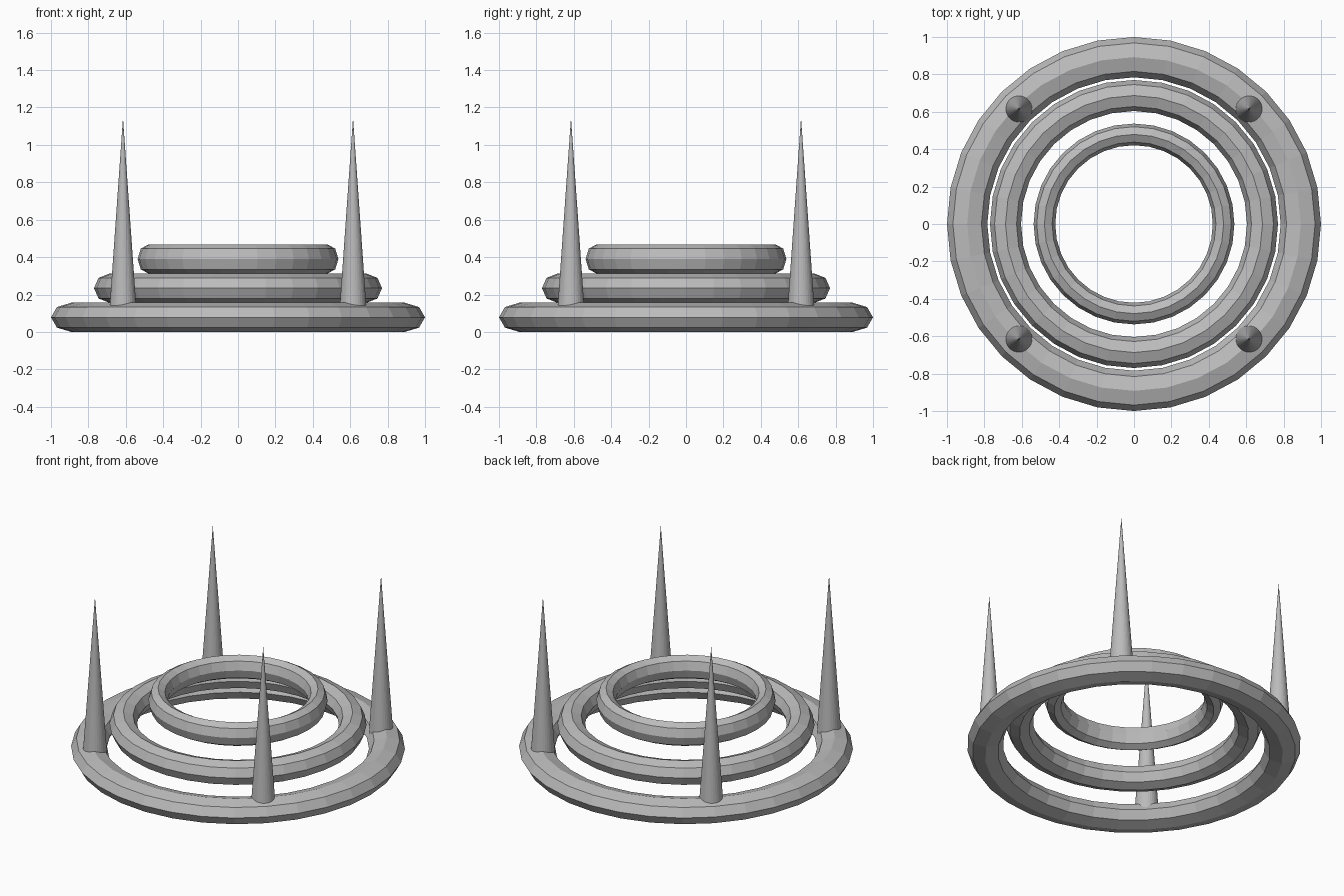
import bpy
import math

cube = bpy.data.objects.get("Cube")
if cube:
    bpy.data.objects.remove(cube, do_unlink=True)

# Plain grey finish shared by every part
grey = bpy.data.materials.new("plain_grey")
grey.use_nodes = True
COLOUR = (0.5, 0.5, 0.5, 1)
grey.diffuse_color = COLOUR
grey.node_tree.nodes["Principled BSDF"].inputs["Base Color"].default_value = COLOUR

HALF_HEIGHT = 0.078
THICKNESS = 0.1208  # half width of a ring relative to its radius


def finish(name):
    obj = bpy.context.object
    obj.name = name
    obj.data.materials.append(grey)
    bpy.ops.object.transform_apply(location=False, rotation=False, scale=True)
    return obj


# Three stacked octagonal-section rings, shrinking upward
for level, (name, radius) in enumerate(
        [("lower_ring", 0.892), ("middle_ring", 0.687), ("upper_ring", 0.479)]):
    bpy.ops.mesh.primitive_torus_add(
        major_segments=32, minor_segments=8,
        major_radius=1, minor_radius=THICKNESS,
        location=(0, 0, HALF_HEIGHT * (1 + 2 * level)))
    bpy.context.object.scale = (radius, radius, HALF_HEIGHT / THICKNESS)
    finish(name)

# Four tall spikes rooted in the lower ring
SPIKE_TOP = 1.145
for depth, y in (("front", -0.615), ("back", 0.615)):
    for side, x in (("left", 0.615), ("right", -0.615)):
        height = SPIKE_TOP - HALF_HEIGHT
        bpy.ops.mesh.primitive_cone_add(
            vertices=32, radius1=0.075, radius2=0, depth=height,
            location=(x, y, HALF_HEIGHT + height / 2))
        finish(f"{depth}_{side}_spike")
